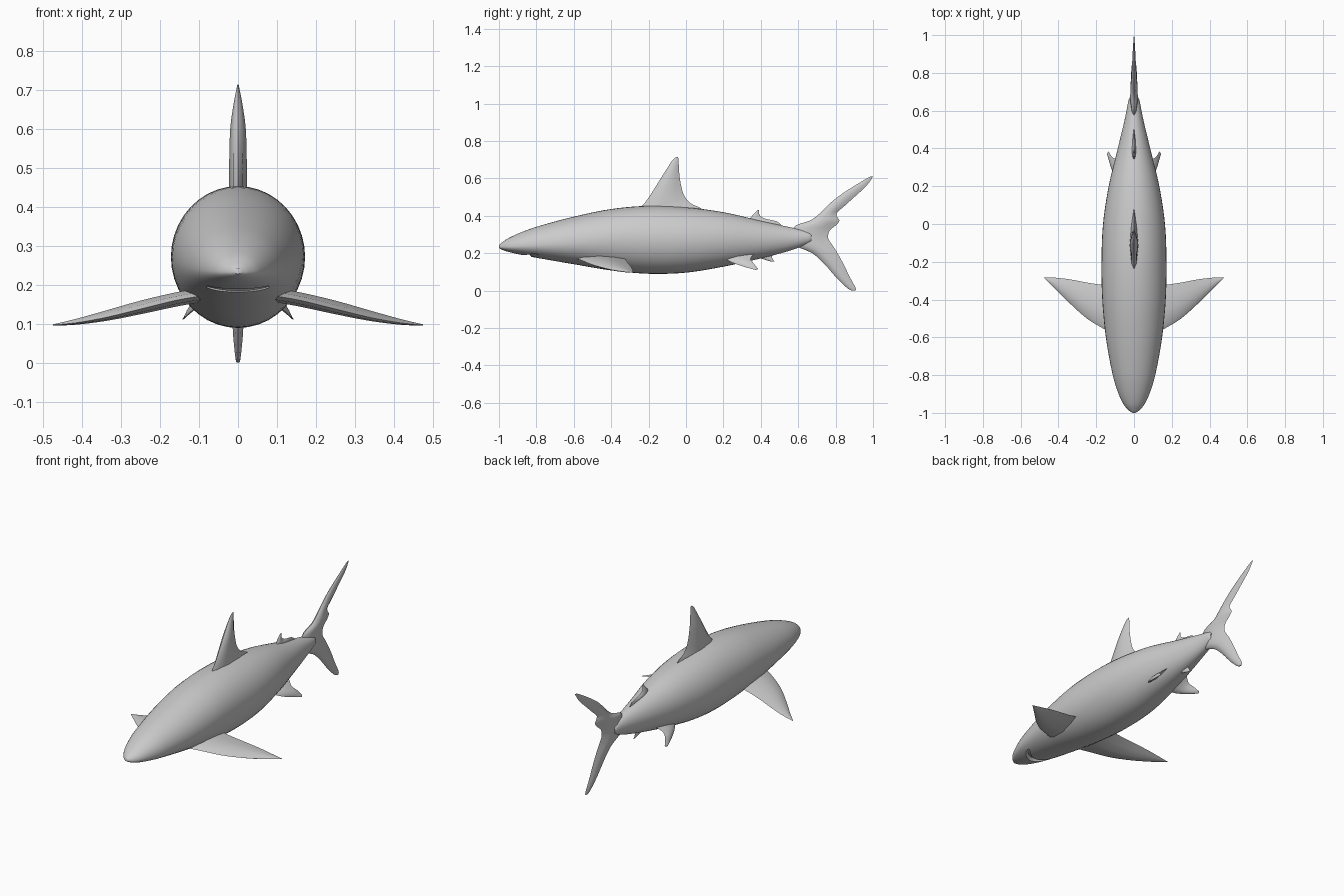
import bpy
import bmesh
import math
from mathutils import Vector

default_cube = bpy.data.objects.get("Cube")
if default_cube:
    bpy.data.objects.remove(default_cube, do_unlink=True)

# One plain skin colour
skin = bpy.data.materials.new("grey skin")
skin.use_nodes = True
colour = (0.6, 0.6, 0.6, 1)
skin.diffuse_color = colour
skin.node_tree.nodes["Principled BSDF"].inputs["Base Color"].default_value = colour


def loft(name, rings, smooth_angle):
    """Skin a list of closed rings, cap both ends and shade the result."""
    bm = bmesh.new()
    loops = [[bm.verts.new(point) for point in ring] for ring in rings]
    for first, second in zip(loops, loops[1:]):
        for i in range(len(first)):
            j = (i + 1) % len(first)
            bm.faces.new((first[i], first[j], second[j], second[i]))
    bm.faces.new(loops[0])
    bm.faces.new(loops[-1])
    bmesh.ops.recalc_face_normals(bm, faces=bm.faces)
    mesh = bpy.data.meshes.new(name)
    bm.to_mesh(mesh)
    bm.free()
    mesh.materials.append(skin)
    obj = bpy.data.objects.new(name, mesh)
    bpy.context.collection.objects.link(obj)
    shade(obj, smooth_angle)
    return obj


def shade(obj, angle):
    bpy.ops.object.select_all(action='DESELECT')
    obj.select_set(True)
    bpy.context.view_layer.objects.active = obj
    bpy.ops.object.shade_smooth_by_angle(angle=math.radians(angle))


def catmull(rows, steps):
    """Smoothly interpolate between rows of numbers."""
    rows = [Vector(row) for row in rows]
    result = []
    for k in range(len(rows) - 1):
        a, b, c, d = (rows[min(max(k + o, 0), len(rows) - 1)] for o in (-1, 0, 1, 2))
        for s in range(steps):
            t = s / steps
            result.append(b + (c - a) * (t / 2)
                          + (a * 2 - b * 5 + c * 4 - d) * (t * t / 2)
                          + (b * 3 - a - c * 3 + d) * (t ** 3 / 2))
    return result + [rows[-1]]


def fin(name, rows, normal, steps=3, smooth_angle=40):
    """Loft a lens section through rows of (lead, trail, thickness)."""
    lens = ((0, 0), (.1, .55), (.42, 1), (.75, .6), (1, 0), (.75, -.6), (.42, -1), (.1, -.55))
    normal = Vector(normal).normalized()
    flat_rows = [(*lead, *trail, thick) for lead, trail, thick in rows]
    rings = []
    for row in catmull(flat_rows, steps):
        lead, trail = Vector(row[0:3]), Vector(row[3:6])
        rings.append([lead.lerp(trail, t) + normal * (h * row[6] / 2) for t, h in lens])
    return loft(name, rings, smooth_angle)


def upright_fin(name, rows):
    """A fin on the centre line: rows of (z, lead y, trail y, thickness)."""
    return fin(name, [((0, a, z), (0, b, z), w) for z, a, b, w in rows], (1, 0, 0))


# Body: rows of (y, top, bottom, half width)
body_rows = [
    (-1, .242, .228, .008), (-.985, .256, .219, .03), (-.95, .28, .207, .058),
    (-.88, .312, .191, .089), (-.78, .347, .172, .117), (-.6, .395, .141, .149),
    (-.4, .436, .108, .168), (-.2, .453, .09, .172), (0, .445, .096, .164),
    (.2, .419, .128, .134), (.4, .373, .172, .086), (.55, .34, .212, .05),
    (.65, .318, .247, .03), (.67, .306, .258, .022),
]
segments = 40
body_rings = []
for y, top, bottom, width in catmull([Vector(r) for r in body_rows], 5):
    blend = min(max((y + 1) / .6, 0), 1)
    middle = bottom + (top - bottom) * (.36 + .14 * blend)
    ring = []
    for i in range(segments):
        angle = math.tau * i / segments
        height = (top - middle) if math.sin(angle) > 0 else (middle - bottom)
        ring.append((width * math.cos(angle), y, middle + height * math.sin(angle)))
    body_rings.append(ring)
body = loft("body", body_rings, 50)

# Mouth: a curved slot cut under the snout
mouth_rows = []
for i in range(-4, 5):
    x = i * .02
    bend = (i / 4) ** 2
    y, z = -.873 + .06 * bend, .184 + .012 * bend
    mouth_rows.append(((x, y, z), (x, y + .045, z), .034 - .026 * bend))
cutter = fin("mouth_cutter", mouth_rows, (0, 0, 1))
cutter.hide_render = True
cut = body.modifiers.new("mouth", 'BOOLEAN')
cut.operation = 'DIFFERENCE'
cut.solver = 'EXACT'
cut.object = cutter
bpy.context.view_layer.objects.active = body
bpy.ops.object.modifier_apply(modifier=cut.name)
bpy.data.objects.remove(cutter, do_unlink=True)
shade(body, 40)

# Fins on the centre line
upright_fin("dorsal_fin", [
    (.4, -.28, .13, .044), (.44, -.25, .08, .046), (.47, -.22, .02, .046),
    (.52, -.185, -.015, .045), (.6, -.135, -.033, .04), (.66, -.097, -.038, .024),
    (.7, -.07, -.04, .009), (.714, -.052, -.043, .003)])
upright_fin("second_dorsal_fin", [
    (.34, .3, .52, .02), (.37, .325, .485, .022), (.385, .342, .42, .02),
    (.405, .358, .393, .014), (.43, .384, .391, .003)])
upright_fin("anal_fin", [
    (.22, .34, .52, .02), (.19, .36, .465, .02), (.172, .4, .462, .014),
    (.155, .455, .475, .003)])
upright_fin("tail_fin", [
    (.61, .985, 1, .003), (.56, .9, .965, .012), (.5, .81, .9, .02),
    (.45, .752, .845, .026), (.41, .712, .803, .032), (.375, .665, .82, .037),
    (.35, .59, .802, .04), (.32, .57, .768, .04), (.28, .57, .76, .04),
    (.24, .585, .785, .04), (.2, .675, .81, .036), (.14, .742, .843, .032),
    (.07, .803, .877, .025), (.015, .86, .907, .014), (0, .885, .905, .008)])

# Paired fins, mirrored to both sides
for side, label in ((1, "left"), (-1, "right")):
    fin(label + "_pectoral_fin", [
        ((side * .09, -.59, .172), (side * .09, -.32, .178), .036),
        ((side * .16, -.555, .16), (side * .16, -.322, .165), .036),
        ((side * .25, -.5, .138), (side * .25, -.31, .147), .034),
        ((side * .34, -.42, .116), (side * .34, -.293, .126), .026),
        ((side * .42, -.34, .102), (side * .42, -.284, .107), .014),
        ((side * .475, -.287, .097), (side * .475, -.282, .097), .003)],
        (side * .22, 0, 1))
    fin(label + "_pelvic_fin", [
        ((side * .06, .19, .18), (side * .06, .37, .2), .022),
        ((side * .095, .235, .155), (side * .095, .345, .172), .02),
        ((side * .12, .295, .132), (side * .12, .36, .148), .015),
        ((side * .143, .37, .111), (side * .135, .385, .116), .003)],
        (side * .7, 0, .7))
